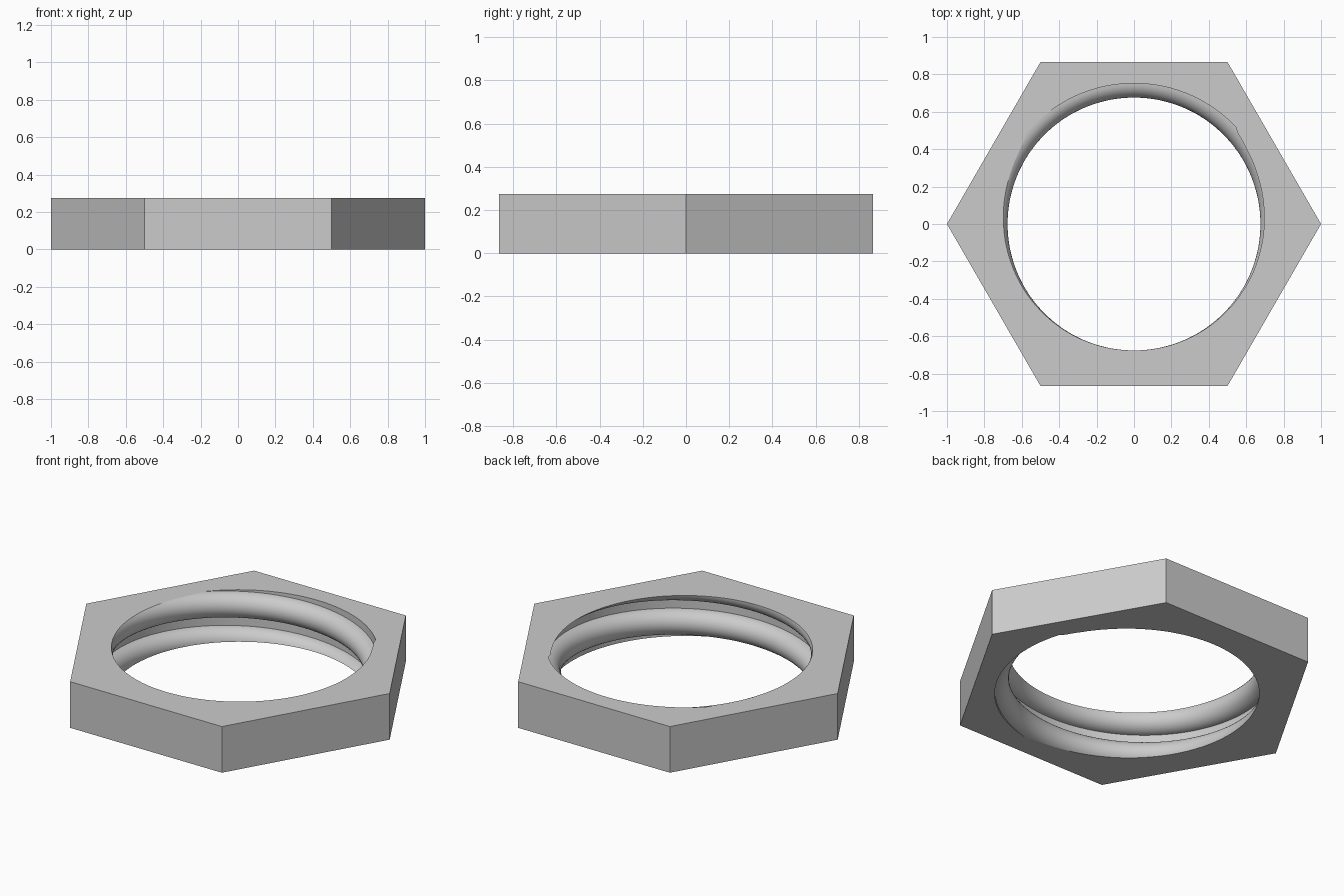
import bpy, bmesh, math

if "Cube" in bpy.data.objects:
    bpy.data.objects.remove(bpy.data.objects["Cube"])

H = 0.275            # nut height
PITCH = 0.205        # thread rise per turn
ROOT, DEPTH, HALF = 0.752, 0.076, 0.075   # groove radius, ridge height, ridge half width
CREST_TOP = 272      # angle (degrees) where the ridge crest meets the top face
N, TURNS, ARC = 144, 5, 16

# One pitch of the thread profile: rounded ridge, then a flat groove
profile = []
for k in range(ARC + 1):
    a = math.pi * k / ARC
    profile.append((-HALF * math.cos(a), ROOT - DEPTH * math.sin(a)))
M = len(profile)

bm = bmesh.new()

# Right-handed helical thread surface, longer than the nut
cols = []
for i in range(N):
    t = 2 * math.pi * i / N
    rise = H + PITCH * (360 * i / N - CREST_TOP) / 360
    cols.append([bm.verts.new((r * math.cos(t), r * math.sin(t), rise + z + k * PITCH))
                 for k in range(-TURNS + 2, 4) for z, r in profile])
for i in range(N):
    a, b = cols[i], cols[(i + 1) % N]
    s = M if i == N - 1 else 0       # the last column joins one turn up
    for j in range(len(a) - 1 - s):
        f = bm.faces.new((a[j], b[j + s], b[j + s + 1], a[j + 1]))
        f.smooth = True

# Trim the thread flush with both faces of the nut
for z, n in ((0, -1), (H, 1)):
    bmesh.ops.bisect_plane(bm, geom=bm.verts[:] + bm.edges[:] + bm.faces[:], dist=1e-6,
                           plane_co=(0, 0, z), plane_no=(0, 0, n), clear_outer=True)
bmesh.ops.remove_doubles(bm, verts=bm.verts[:], dist=1e-5)

# Six outer flats
rings = [[bm.verts.new((math.cos(k * math.pi / 3), math.sin(k * math.pi / 3), z))
          for k in range(6)] for z in (0, H)]
for k in range(6):
    n = (k + 1) % 6
    bm.faces.new((rings[0][k], rings[0][n], rings[1][n], rings[1][k]))

# Top and bottom faces between the hexagon and the hole
for z, n in ((0, -1), (H, 1)):
    rim = [e for e in bm.edges if e.is_boundary and all(abs(v.co.z - z) < 1e-4 for v in e.verts)]
    bmesh.ops.triangle_fill(bm, edges=rim, use_beauty=True, normal=(0, 0, n))

bmesh.ops.recalc_face_normals(bm, faces=bm.faces[:])
for e in bm.edges:
    if len(e.link_faces) == 2 and e.calc_face_angle(0) > math.radians(35):
        e.smooth = False

mesh = bpy.data.meshes.new("hex_nut")
bm.to_mesh(mesh)
bm.free()
nut = bpy.data.objects.new("hex_nut", mesh)
bpy.context.collection.objects.link(nut)

grey = bpy.data.materials.new("light grey metal")
grey.diffuse_color = (0.6, 0.6, 0.6, 1)
grey.use_nodes = True
grey.node_tree.nodes["Principled BSDF"].inputs["Base Color"].default_value = grey.diffuse_color
mesh.materials.append(grey)
